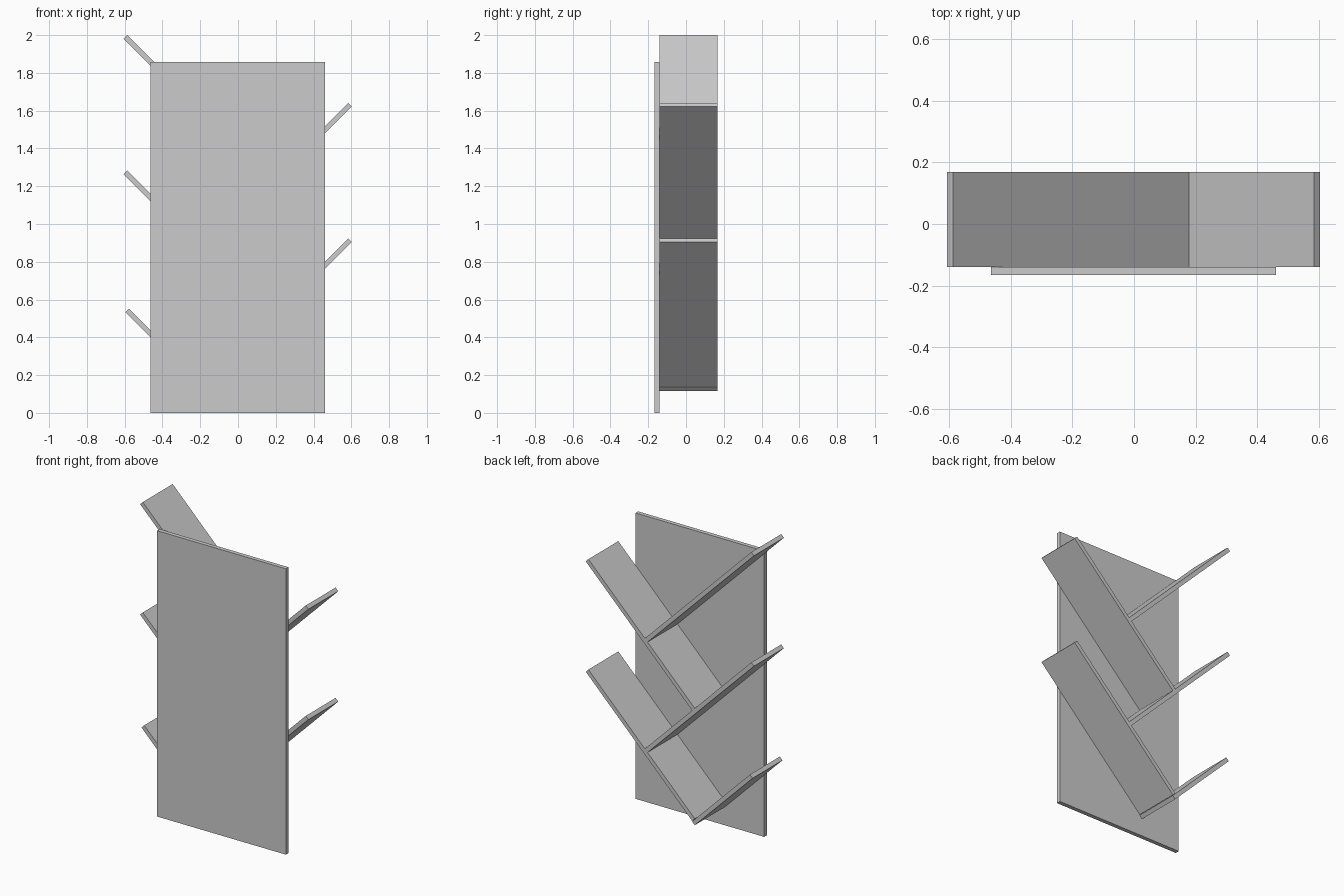
import bpy
from math import radians, sqrt
from mathutils import Matrix, Vector

cube = bpy.data.objects.get("Cube")
if cube:
    bpy.data.objects.remove(cube, do_unlink=True)

THICK = 0.027
FRONT, SEAM, BACK = -0.166, -0.139, 0.168

# Single plain grey finish
grey = bpy.data.materials.new("plain_grey")
grey.use_nodes = True
color = (0.6, 0.6, 0.6, 1)
grey.diffuse_color = color
grey.node_tree.nodes["Principled BSDF"].inputs["Base Color"].default_value = color


def board(name, size, center, angle=0):
    """Flat board, tilted about the y axis."""
    bpy.ops.mesh.primitive_cube_add(size=1)
    obj = bpy.context.object
    obj.name = name
    obj.data.transform(Matrix.Diagonal((*size, 1)))
    obj.location = center
    obj.rotation_euler.y = angle
    obj.data.materials.append(grey)
    return obj


def shelf(name, side, tip_x, tip_z, run):
    """Sloping shelf whose upper outer edge is the tip; run is its width in x."""
    length = run * sqrt(2)
    angle = radians(-45 * side)
    offset = Matrix.Rotation(angle, 3, "Y") @ Vector((-side * length / 2, 0, -THICK / 2))
    center = Vector((side * tip_x, (SEAM + BACK) / 2, tip_z)) + offset
    return board(name, (length, BACK - SEAM, THICK), center, angle)


# Upright panel
board("front_panel", (0.925, SEAM - FRONT, 1.857), (-0.002, (FRONT + SEAM) / 2, 0.9285))

# Shelves rising to the right side, each resting on the shelf below
shelf("right_shelf_top", -1, 0.587, 2.0, 0.767)
shelf("right_shelf_middle", -1, 0.587, 1.283, 0.767)
shelf("right_shelf_bottom", -1, 0.577, 0.552, 0.416)

# Shelves rising to the left side
shelf("left_shelf_top", 1, 0.584, 1.641, 0.765)
shelf("left_shelf_bottom", 1, 0.584, 0.924, 0.765)
